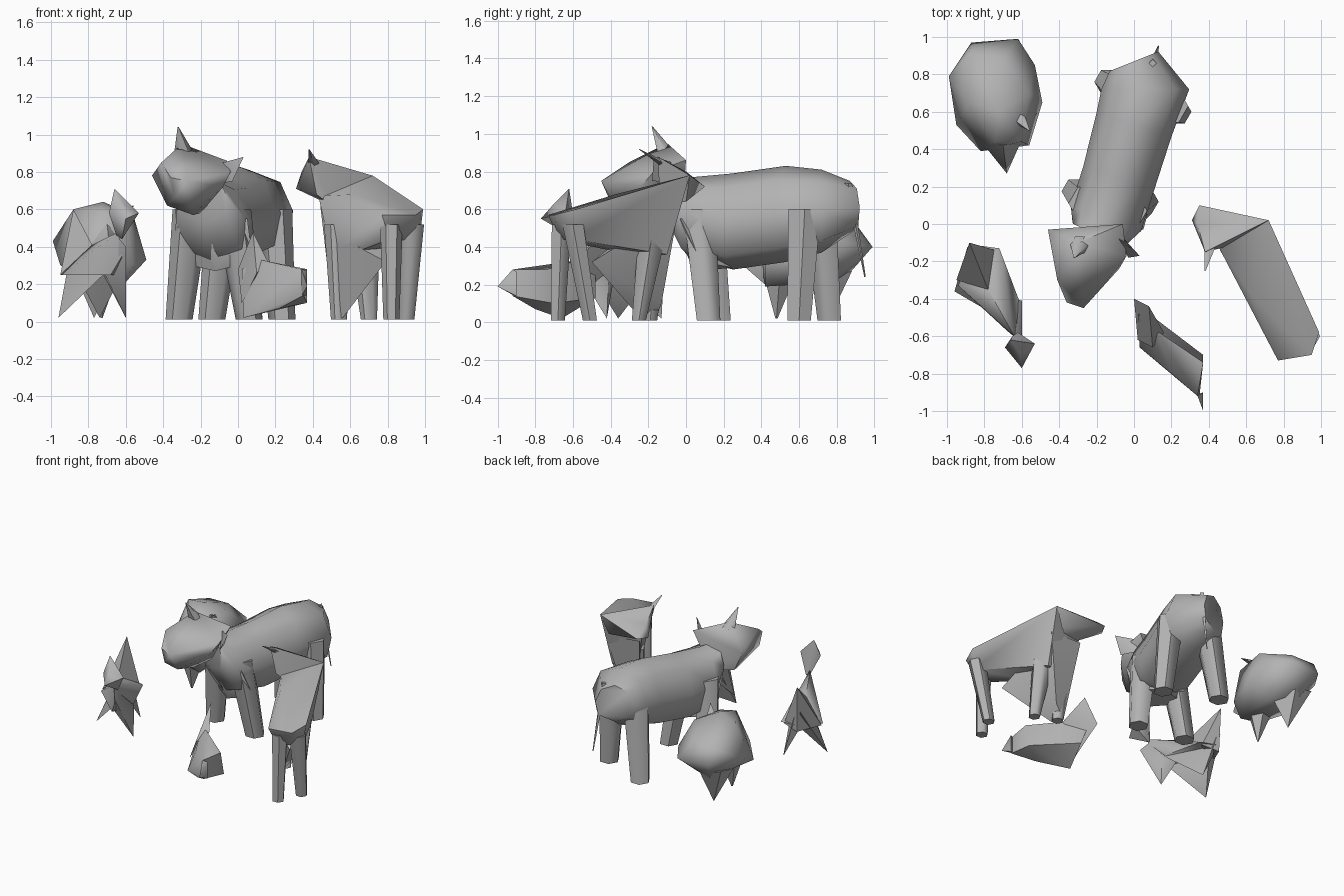
import bpy, bmesh, math
from mathutils import Vector

default_cube = bpy.data.objects.get("Cube")
if default_cube:
    bpy.data.objects.remove(default_cube, do_unlink=True)

# One plain clay colour for every animal
clay = bpy.data.materials.new("clay_grey")
clay.use_nodes = True
clay_colour = (.45, .45, .45, 1)
clay.diffuse_color = clay_colour
clay.node_tree.nodes["Principled BSDF"].inputs["Base Color"].default_value = clay_colour


def finish(name, bm, angle):
    bmesh.ops.recalc_face_normals(bm, faces=bm.faces)
    mesh = bpy.data.meshes.new(name)
    bm.to_mesh(mesh)
    bm.free()
    mesh.materials.append(clay)
    part = bpy.data.objects.new(name, mesh)
    bpy.context.collection.objects.link(part)
    bpy.ops.object.select_all(action="DESELECT")
    part.select_set(True)
    bpy.context.view_layer.objects.active = part
    bpy.ops.object.shade_smooth_by_angle(angle=math.radians(angle))
    return part


def faceted(name, points, angle=60):
    """Closed faceted solid stretched around its corner points."""
    bm = bmesh.new()
    for point in points:
        bm.verts.new(point)
    result = bmesh.ops.convex_hull(bm, input=bm.verts[:])
    loose = set(result["geom_interior"] + result["geom_unused"])
    bmesh.ops.delete(bm, geom=[v for v in loose if isinstance(v, bmesh.types.BMVert)],
                     context="VERTS")
    return finish(name, bm, angle)


def strut(name, start, end, start_radius, end_radius, sides=6):
    """Tapered leg, horn or tail between two points."""
    points = []
    for centre, radius in ((start, start_radius), (end, end_radius)):
        for i in range(sides):
            turn = math.tau * i / sides
            points.append(Vector(centre) + radius * Vector((math.cos(turn), math.sin(turn), 0)))
    return faceted(name, points)


def loft(name, stations, sides=8):
    """Body skinned over rings with a flattened belly: x, y, bottom, top, half width."""
    bm = bmesh.new()
    rings = []
    for i, (x, y, bottom, top, half) in enumerate(stations):
        before = stations[max(i - 1, 0)]
        after = stations[min(i + 1, len(stations) - 1)]
        heading = Vector((after[0] - before[0], after[1] - before[1], 0)).normalized()
        across = Vector((heading.y, -heading.x, 0))
        middle = Vector((x, y, (bottom + top) / 2))
        ring = []
        for k in range(sides):
            turn = math.tau * k / sides
            side, rise = math.sin(turn), math.cos(turn)
            if rise < -.1:
                side *= 1.2
            offset = across * half * side
            offset.z = (top - bottom) / 2 * rise
            ring.append(bm.verts.new(middle + offset))
        rings.append(ring)
    for a, b in zip(rings, rings[1:]):
        for k in range(sides):
            n = (k + 1) % sides
            bm.faces.new((a[k], a[n], b[n], b[k]))
    bm.faces.new(rings[0])
    bm.faces.new(rings[-1])
    return finish(name, bm, 60)


# Cow
loft("cow_body", [
    (-.19, -.06, .53, .78, .15), (-.15, .03, .33, .77, .2), (-.08, .25, .28, .79, .2),
    (.0, .53, .32, .83, .21), (.06, .72, .37, .81, .235), (.0, .87, .47, .75, .14)])
faceted("cow_chest", [
    (-.33, .02, .6), (-.34, .16, .32), (.05, -.03, .55), (.08, .08, .32),
    (-.15, -.05, .5), (-.12, .04, .27), (-.06, .25, .29), (-.2, .25, .6)])
faceted("cow_head", [
    (-.46, -.03, .78), (-.41, -.3, .85), (-.36, -.42, .77), (-.27, -.45, .75),
    (-.34, -.41, .66), (-.25, -.38, .62), (-.08, -.24, .72), (-.04, -.17, .8),
    (-.06, .0, .86), (-.3, -.1, .95), (-.24, -.2, .57), (-.2, -.02, .58),
    (-.38, -.05, .62)])
strut("cow_right_horn", (-.29, -.11, .91), (-.32, -.18, 1.04), .05, .003)
faceted("cow_left_horn", [(.03, -.17, .88), (-.08, -.08, .85), (-.03, -.18, .75),
                          (-.08, -.05, .74)])
for name, foot, hip in (
        ("cow_front_right_leg", (-.315, .175), (-.25, .11)),
        ("cow_front_left_leg", (.06, .12), (-.03, .07)),
        ("cow_hind_right_leg", (-.14, .76), (-.07, .71)),
        ("cow_hind_left_leg", (.235, .6), (.19, .63))):
    strut(name, (*foot, .01), (*hip, .6), .072, .1)
strut("cow_tail", (.1, .86, .74), (.13, .95, .24), .02, .004, 4)

# Goat
faceted("goat_body", [
    (.72, .02, .78), (.99, -.58, .6), (.95, -.7, .57), (.77, -.73, .57),
    (.62, -.37, .68), (.43, -.08, .67), (.5, -.13, .36), (.6, -.3, .36),
    (.7, -.1, .36), (.81, -.68, .44), (.97, -.6, .44)])
faceted("goat_chest", [
    (.44, -.06, .62), (.72, -.04, .6), (.51, -.16, .02), (.56, -.24, .02),
    (.6, -.13, .1), (.79, -.5, .32), (.64, -.4, .4)])
faceted("goat_head", [
    (.31, .02, .71), (.35, .1, .72), (.34, .0, .8), (.38, -.15, .88),
    (.42, -.14, .68), (.72, .02, .78), (.5, -.12, .62), (.66, .0, .64)])
strut("goat_horn", (.41, -.1, .83), (.38, -.25, .92), .035, .003, 4)
for name, foot, hip, thickness in (
        ("goat_front_right_leg", (.54, -.19), (.53, -.14), .07),
        ("goat_front_left_leg", (.7, -.25), (.67, -.17), .09),
        ("goat_hind_right_leg", (.82, -.68), (.82, -.66), .06),
        ("goat_hind_left_leg", (.9, -.51), (.93, -.6), .065)):
    strut(name, (*foot, .01), (*hip, .52), .043, thickness)

# Pig, resting on two pointed feet
faceted("pig_body", [
    (-.99, .79, .43), (-.87, .97, .4), (-.62, .99, .4), (-.53, .85, .42),
    (-.49, .65, .33), (-.56, .42, .3), (-.82, .39, .36), (-.95, .53, .3),
    (-.88, .65, .6), (-.72, .6, .64), (-.56, .7, .57), (-.7, .88, .53),
    (-.88, .91, .51), (-.74, .44, .59), (-.6, .44, .56), (-.62, .42, .19),
    (-.77, .45, .2), (-.62, .75, .21), (-.8, .85, .24)], 70)
faceted("pig_snout", [
    (-.68, .27, .33), (-.8, .42, .42), (-.6, .45, .42), (-.7, .42, .52), (-.7, .42, .2)])
strut("pig_front_foot", (-.73, .48, .02), (-.73, .5, .28), .006, .1, 5)
faceted("pig_hind_foot", [(-.77, .76, .02), (-.9, .86, .32), (-.88, .68, .27),
                          (-.66, .72, .24), (-.74, .88, .27)])
strut("pig_left_ear", (-.62, .57, .57), (-.56, .5, .62), .04, .003, 4)

# Hen: raised tail, two low wing tips, full breast, slim neck and crest
tail_tip, saddle = (-.88, -.1, .6), (-.78, -.35, .41)
faceted("hen_back", [(-.87, -.11, .3), (-.64, -.6, .48), saddle, (-.94, -.33, .25),
                     (-.72, -.13, .28), (-.68, -.57, .25), (-.61, -.42, .25),
                     (-.62, -.62, .35)])
faceted("hen_tail", [tail_tip, saddle, (-.87, -.11, .25), (-.95, -.3, .25),
                     (-.74, -.14, .27)])
faceted("hen_right_wing", [(-.89, -.12, .4), (-.96, -.36, .02), saddle,
                           (-.72, -.5, .25), (-.85, -.2, .23)])
faceted("hen_left_wing", [(-.86, -.11, .4), (-.74, -.13, .02), saddle,
                          (-.62, -.41, .25), (-.85, -.15, .23)])
faceted("hen_breast", [(-.6, -.42, .02), (-.64, -.6, .45), (-.71, -.52, .25),
                       (-.6, -.65, .4), (-.6, -.41, .26), (-.72, -.38, .25)])
faceted("hen_head", [
    (-.66, -.62, .71), (-.69, -.66, .58), (-.6, -.77, .55), (-.53, -.64, .58),
    (-.62, -.58, .44), (-.65, -.6, .46), (-.61, -.7, .63)])

# Resting dog: low body, raised tail and pointed muzzle
faceted("dog_body", [
    (.03, -.66, .02), (.08, -.48, .13), (.02, -.48, .28), (.12, -.57, .33),
    (.22, -.8, .07), (.37, -.7, .1), (.37, -.74, .28), (.35, -.92, .14),
    (.34, -.92, .28), (.2, -.8, .27)])
faceted("dog_tail", [
    (.08, -.44, .48), (.0, -.4, .28), (.02, -.62, .1), (.16, -.58, .32), (.1, -.66, .26)])
faceted("dog_muzzle", [(.37, -1, .19), (.34, -.92, .28), (.37, -.9, .27),
                       (.34, -.91, .14), (.37, -.9, .14)])
